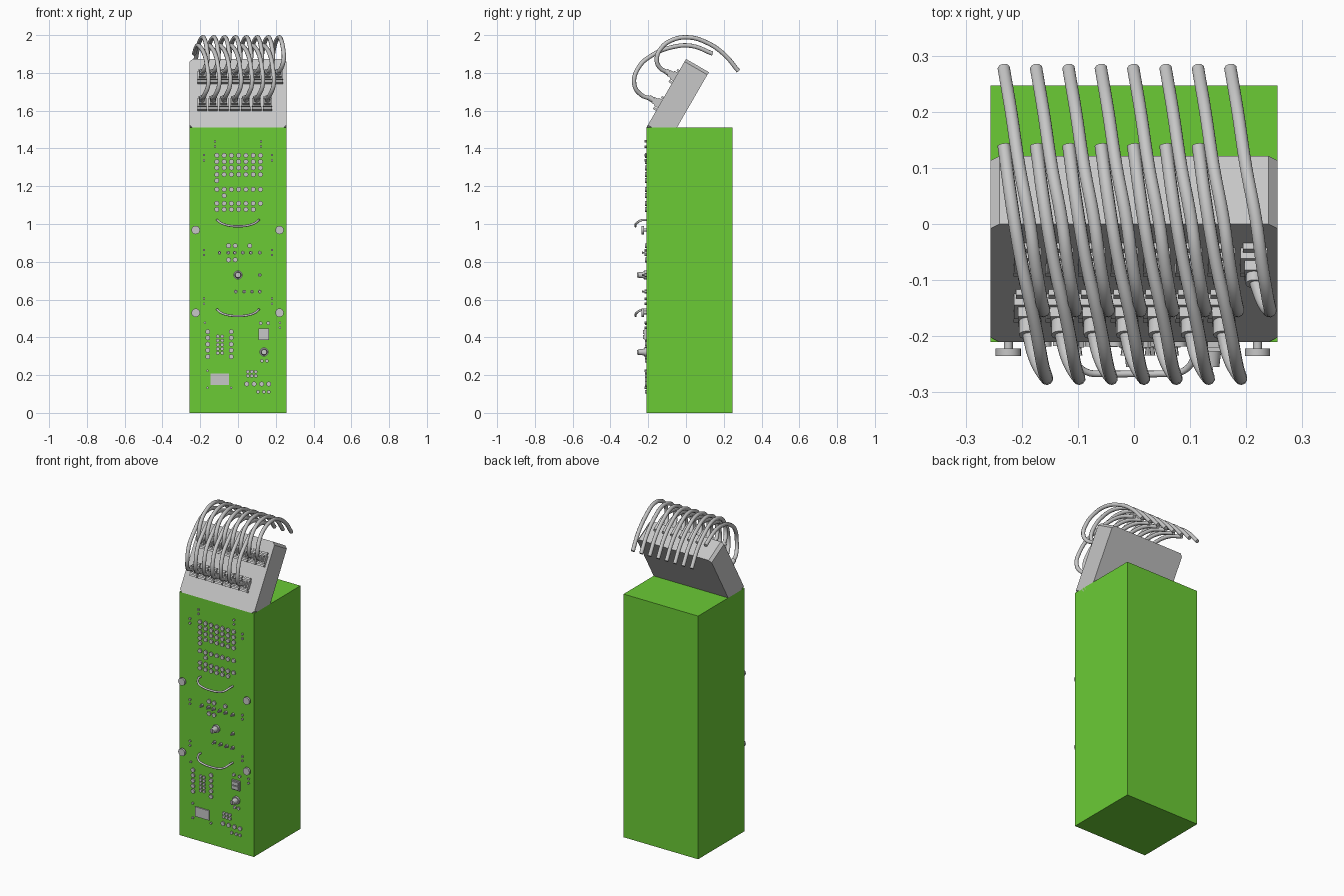
import bpy, bmesh, math
from mathutils import Matrix, Vector

if "Cube" in bpy.data.objects:
    bpy.data.objects.remove(bpy.data.objects["Cube"])

def material(name, rgb):
    m = bpy.data.materials.new(name)
    m.diffuse_color = (*rgb, 1)
    m.use_nodes = True
    m.node_tree.nodes["Principled BSDF"].inputs["Base Color"].default_value = m.diffuse_color
    return m

GREEN = material("panel_green", (0.147, 0.597, 0.036))
GREY = material("light_grey", (0.57, 0.57, 0.57))

# Local frames: x = right, y = up along the face, z = outward from the face
PANEL = Matrix(((1, 0, 0, 0), (0, 0, -1, -0.21), (0, 1, 0, 0), (0, 0, 0, 1)))
C, S = math.cos(math.radians(30)), 0.5
HEAD = Matrix(((1, 0, 0, 0), (0, S, -C, -0.21), (0, C, S, 1.51), (0, 0, 0, 1)))

def box(bm, frame, x, u, n0, n1, w, h):
    m = frame @ Matrix.Translation((x, u, (n0 + n1) / 2)) @ Matrix.Diagonal((w, h, n1 - n0, 1))
    return bmesh.ops.create_cube(bm, size=1, matrix=m)["verts"]

def cyl(bm, frame, x, u, n0, n1, r0, r1=None, seg=12):
    m = frame @ Matrix.Translation((x, u, (n0 + n1) / 2))
    bmesh.ops.create_cone(bm, cap_ends=True, segments=seg, radius1=r0,
                          radius2=r0 if r1 is None else r1, depth=n1 - n0, matrix=m)

def finish(bm, name, mat, smooth=False):
    me = bpy.data.meshes.new(name)
    bm.to_mesh(me)
    bm.free()
    ob = bpy.data.objects.new(name, me)
    bpy.context.collection.objects.link(ob)
    me.materials.append(mat)
    if smooth:
        bpy.ops.object.select_all(action='DESELECT')
        ob.select_set(True)
        bpy.context.view_layer.objects.active = ob
        bpy.ops.object.shade_smooth_by_angle(angle=math.radians(35))
    return ob

def tube(name, paths, radius, res=5):
    cu = bpy.data.curves.new(name, 'CURVE')
    cu.dimensions = '3D'
    cu.bevel_depth, cu.bevel_resolution, cu.resolution_u = radius, 3, res
    cu.use_fill_caps = True
    for pts in paths:
        sp = cu.splines.new('BEZIER')
        sp.bezier_points.add(len(pts) - 1)
        for bp, p in zip(sp.bezier_points, pts):
            bp.co = p
            bp.handle_left_type = bp.handle_right_type = 'AUTO'
    ob = bpy.data.objects.new(name, cu)
    bpy.context.collection.objects.link(ob)
    cu.materials.append(GREY)
    bpy.ops.object.select_all(action='DESELECT')
    ob.select_set(True)
    bpy.context.view_layer.objects.active = ob
    bpy.ops.object.convert(target='MESH')
    bpy.ops.object.shade_smooth_by_angle(angle=math.radians(40))

# Cabinet body
bm = bmesh.new()
box(bm, PANEL, 0, 0.755, -0.457, 0, 0.512, 1.51)
finish(bm, "cabinet_body", GREEN)

# Tilted connector head with chamfered corners
bm = bmesh.new()
box(bm, HEAD, 0, 0.21, -0.14, 0, 0.512, 0.42)
axis = (HEAD.to_3x3() @ Vector((0, 0, 1))).normalized()
edges = [e for e in bm.edges
         if abs((e.verts[0].co - e.verts[1].co).normalized().dot(axis)) > 0.99]
bmesh.ops.bevel(bm, geom=edges, offset=0.016, segments=1, affect='EDGES')
finish(bm, "connector_head", GREY)

# Plugs: 7 in the lower row, 8 in the upper row
STEP = 0.0577
rows = [("lower", 7, 0.145, 0.07), ("upper", 8, 0.31, 0.06)]
for name, count, u, top in rows:
    bm = bmesh.new()
    for i in range(count):
        x = -0.19 + i * STEP
        box(bm, HEAD, x, u, 0, 0.022, 0.048, 0.05)
        box(bm, HEAD, x, u, 0.022, 0.042, 0.034, 0.036)
        box(bm, HEAD, x, u - 0.036, 0, 0.02, 0.05, 0.012)
        box(bm, HEAD, x, u + 0.036, 0, 0.012, 0.04, 0.012)
        cyl(bm, HEAD, x, u, 0.042, top, 0.015)
    finish(bm, name + "_plugs", GREY, True)

# Cables: (x offset, y, z) along one cable of each row
lower = [(0, -0.185, 1.664), (0.012, -0.235, 1.682), (0.033, -0.274, 1.74), (0.027, -0.25, 1.83),
         (0.014, -0.18, 1.893), (-0.01, -0.07, 1.937), (-0.027, 0.03, 1.943), (-0.042, 0.14, 1.902)]
upper = [(0, -0.095, 1.802), (0.015, -0.137, 1.826), (0.028, -0.155, 1.87), (0.024, -0.13, 1.933),
         (0.014, -0.07, 1.975), (0.003, 0.01, 1.988), (-0.014, 0.1, 1.965), (-0.029, 0.2, 1.9),
         (-0.042, 0.277, 1.81)]
for name, count, path in (("lower_cables", 7, lower), ("upper_cables", 8, upper)):
    tube(name, [[(-0.19 + i * STEP + dx, y, z) for dx, y, z in path] for i in range(count)], 0.0115)

# Pull handles on the front
def handle(z):
    return [(-0.11, -0.205, z), (-0.108, -0.235, z - 0.002), (-0.088, -0.262, z - 0.018),
            (-0.045, -0.267, z - 0.031), (0, -0.267, z - 0.034), (0.045, -0.267, z - 0.031),
            (0.088, -0.262, z - 0.018), (0.108, -0.235, z - 0.002), (0.11, -0.205, z)]
tube("pull_handles", [handle(1.022), handle(0.547)], 0.006)

# Button and lamp grids
cols = [-0.112 + 0.0385 * i for i in range(7)]
dots = [(x, z) for z in (1.363, 1.33, 1.297, 1.262, 1.183, 1.109) for x in cols]
dots += [(x, 1.077) for x in cols[:6]] + [(cols[0], 1.23), (cols[1], 1.15)]
dots += [(x, 0.885) for x in (-0.05, -0.015, 0.062)] + [(x, 0.81) for x in (-0.05, -0.015)]
dots += [(x, 0.43 - 0.033 * i) for x in (-0.16, -0.036) for i in range(5)]
dots += [(x, 0.153) for x in (0.046, 0.085, 0.125, 0.163)]
bm = bmesh.new()
for x, z in dots:
    cyl(bm, PANEL, x, z, -0.002, 0.008, 0.013)
small = [(x, 0.405 - 0.022 * i) for x in (-0.107, -0.084) for i in range(5)]
small += [(x, 0.475) for x in (0.12, 0.16)] + [(x, 0.275) for x in (0.127, 0.153)]
small += [(x, z) for z in (0.218, 0.196) for x in (0.052, 0.073, 0.094)]
small += [(x, 0.111) for x in (0.106, 0.137, 0.163)]
for x, z in small:
    cyl(bm, PANEL, x, z, -0.002, 0.008, 0.0095)
finish(bm, "panel_buttons", GREY, True)

# Toggle switches: nut with a short lever
bm = bmesh.new()
toggles = [(x, 0.848) for x in (-0.098, -0.052, -0.018, 0.025, 0.067, 0.115)]
toggles += [(x, 0.642) for x in (-0.012, 0.032, 0.074, 0.115)] + [(0.115, 0.73)]
for x, z in toggles:
    cyl(bm, PANEL, x, z, -0.002, 0.01, 0.0105, seg=6)
    cyl(bm, PANEL, x, z, 0.01, 0.024, 0.004, 0.006, 8)
finish(bm, "toggle_switches", GREY)

# Panel screws in pairs, mirrored left and right
bm = bmesh.new()
screws = [(s * 0.18, z) for s in (-1, 1) for z in (1.365, 1.337, 0.862, 0.836, 0.605, 0.578)]
screws += [(s * 0.122, z) for s in (-1, 1) for z in (1.437, 1.41)]
screws += [(-0.175, 0.477), (0.222, 0.477), (0.222, 0.451),
           (-0.162, 0.223), (-0.162, 0.133), (-0.036, 0.133)]
for x, z in screws:
    cyl(bm, PANEL, x, z, -0.002, 0.009, 0.0065, seg=8)
finish(bm, "panel_screws", GREY, True)

# Thumbscrews at the panel joints
bm = bmesh.new()
for x in (-0.224, 0.22):
    for z in (0.968, 0.53):
        cyl(bm, PANEL, x, z, -0.002, 0.012, 0.008)
        cyl(bm, PANEL, x, z, 0.012, 0.025, 0.0225, seg=20)
finish(bm, "thumbscrews", GREY, True)

# Rotary knobs
bm = bmesh.new()
for x, z in ((0, 0.73), (0.138, 0.322)):
    cyl(bm, PANEL, x, z, -0.002, 0.012, 0.024, seg=20)
    cyl(bm, PANEL, x, z, 0.012, 0.045, 0.018, 0.014, 20)
    box(bm, PANEL, x, z, 0.045, 0.05, 0.006, 0.024)
finish(bm, "rotary_knobs", GREY, True)

# Display plate and rocker switch
bm = bmesh.new()
box(bm, PANEL, -0.096, 0.178, -0.002, 0.007, 0.097, 0.06)
finish(bm, "display_plate", GREY)
bm = bmesh.new()
box(bm, PANEL, 0.137, 0.416, -0.002, 0.01, 0.056, 0.06)
for dz in (-0.013, 0.013):
    box(bm, PANEL, 0.137, 0.416 + dz, 0.01, 0.017, 0.044, 0.021)
finish(bm, "rocker_switch", GREY)
